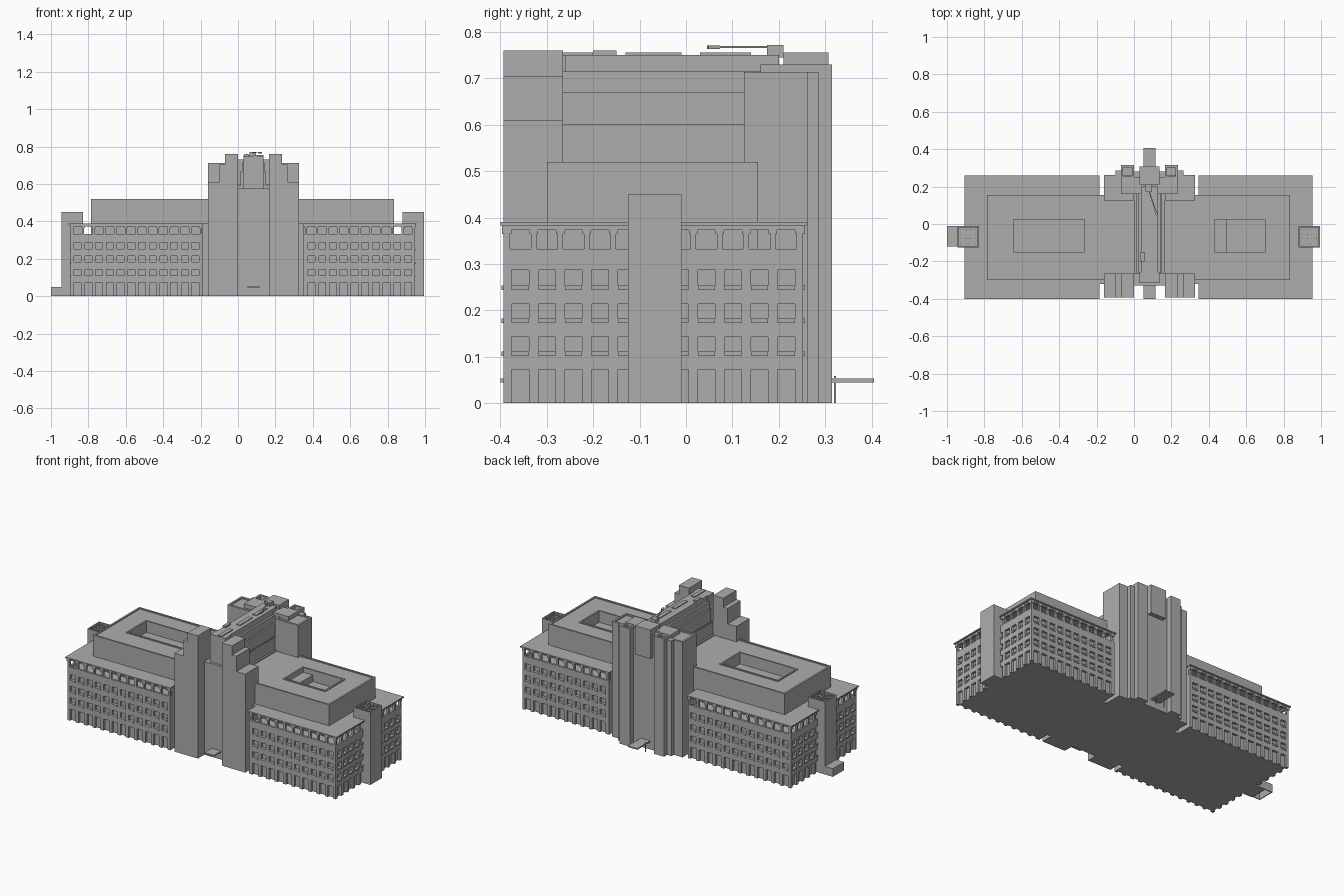
import bpy
import bmesh
from math import pi, cos, sin
from mathutils import Matrix, Vector

default_cube = bpy.data.objects.get("Cube")
if default_cube:
    bpy.data.objects.remove(default_cube)

stone = bpy.data.materials.new("grey_stone")
stone.use_nodes = True
stone.diffuse_color = (0.42, 0.42, 0.42, 1)
stone.node_tree.nodes["Principled BSDF"].inputs["Base Color"].default_value = stone.diffuse_color


def finish(name, bm):
    mesh = bpy.data.meshes.new(name)
    bm.to_mesh(mesh)
    bm.free()
    mesh.materials.append(stone)
    obj = bpy.data.objects.new(name, mesh)
    bpy.context.scene.collection.objects.link(obj)
    return obj


def build(name, boxes):
    """One object made of boxes given as (x0, x1, y0, y1, z0, z1)."""
    bm = bmesh.new()
    for x0, x1, y0, y1, z0, z1 in boxes:
        centre = Vector((x0 + x1, y0 + y1, z0 + z1)) / 2
        size = Matrix.Diagonal((abs(x1 - x0), abs(y1 - y0), abs(z1 - z0), 1))
        bmesh.ops.create_cube(bm, size=1, matrix=Matrix.Translation(centre) @ size)
    return finish(name, bm)


def frame(outer, inner, z0, z1):
    """Four boxes filling the space between two rectangles."""
    ax, bx, ay, by = outer
    cx, dx, cy, dy = inner
    return [(ax, cx, ay, by, z0, z1), (dx, bx, ay, by, z0, z1),
            (cx, dx, ay, cy, z0, z1), (cx, dx, dy, by, z0, z1)]


def grow(rect, t):
    return rect[0] - t, rect[1] + t, rect[2] - t, rect[3] + t


AXIS = 0.0825  # centre line of the tower


def paired(boxes):
    """Boxes plus their mirror images about the tower centre line."""
    return boxes + [(2 * AXIS - b[1], 2 * AXIS - b[0], *b[2:]) for b in boxes]


# Shared levels and facade rhythm
FRONT, BACK = -0.393, 0.252
WEST, EAST = -0.895, 0.945
INNER_WEST, INNER_EAST = -0.19, 0.35
GALLERY, RAIL, LINTEL, EAVES, CORNICE, ROOF = 0.317, 0.332, 0.373, 0.383, 0.39, 0.52
PITCH, OPENING, REVEAL, SILL = 0.0573, 0.037, 0.014, 0.009
ROWS = [(0, 0.072), (0.102, 0.143), (0.173, 0.214), (0.244, 0.287)]


def facade(name, start, end, first, count, outer, inward, along_x):
    """Pierced wall layer with sills, gallery rail and colonnade."""
    parts = []

    def put(a0, a1, d0, d1, z0, z1):
        e0, e1 = outer + inward * d0, outer + inward * d1
        lo, hi = min(e0, e1), max(e0, e1)
        parts.append((a0, a1, lo, hi, z0, z1) if along_x else (lo, hi, a0, a1, z0, z1))

    centres = [first + i * PITCH for i in range(count)]
    edges = [start] + [c + s * OPENING / 2 for c in centres for s in (-1, 1)] + [end]
    for a0, a1 in zip(edges[::2], edges[1::2]):
        put(a0, a1, 0, REVEAL, 0, GALLERY)
    tops = [top for _, top in ROWS]
    bottoms = [low for low, _ in ROWS[1:]] + [RAIL]
    for z0, z1 in zip(tops, bottoms):
        for c in centres:
            put(c - OPENING / 2, c + OPENING / 2, 0, REVEAL, z0, z1)
    for c in centres:
        for low, _ in ROWS[1:]:
            put(c - OPENING / 2, c + OPENING / 2, -SILL / 2, REVEAL, low, low + SILL)
    put(start, end, 0, REVEAL, GALLERY, RAIL)
    put(start, end, 0, REVEAL, LINTEL, EAVES)
    # colonnade posts with small capitals
    posts = [c - PITCH / 2 for c in centres] + [centres[-1] + PITCH / 2]
    for p in posts:
        half = PITCH / 10
        put(p - half, p + half, 0, REVEAL, RAIL, LINTEL)
        put(p - half * 1.6, p + half * 1.6, -SILL / 3, REVEAL, LINTEL - SILL, EAVES)
    build(name, parts)


for side, outer, inward in (("front", FRONT, 1), ("back", BACK, -1)):
    facade(f"west_{side}_facade", WEST, INNER_WEST, -0.857, 12, outer, inward, True)
    facade(f"east_{side}_facade", INNER_EAST, EAST, 0.393, 10, outer, inward, True)
facade("west_end_facade", FRONT, BACK, -0.357, 11, WEST, 1, False)
facade("east_end_facade", FRONT, BACK, -0.357, 11, EAST, -1, False)

# Wing cores behind the facades, gallery end walls and connector
core_y = (FRONT + REVEAL, BACK - REVEAL)
build("wing_cores", [
    (WEST + REVEAL, INNER_WEST, *core_y, 0, GALLERY),
    (INNER_EAST, EAST - REVEAL, *core_y, 0, GALLERY)])
build("gallery_end_walls", [
    (INNER_WEST - REVEAL, INNER_WEST, *core_y, GALLERY, EAVES),
    (INNER_EAST, INNER_EAST + REVEAL, *core_y, GALLERY, EAVES)])
build("connector", [(INNER_WEST, INNER_EAST, -0.32, 0.15, 0, CORNICE)])
build("cornice_slabs", [
    (WEST - 0.01, INNER_WEST + 0.005, -0.4, 0.26, EAVES, CORNICE),
    (INNER_EAST - 0.005, EAST + 0.01, -0.4, 0.26, EAVES, CORNICE)])


# Upper storey with sunken roof courts
def upper_storey(name, rect, court):
    floor, deck = ROOF - 0.07, ROOF - 0.006
    build(name, [(*rect, GALLERY, floor)] + frame(rect, court, floor, deck))
    build(name + "_parapet", frame(rect, grow(rect, -0.011), deck, ROOF)
          + frame(grow(court, 0.01), court, deck, ROOF))


upper_storey("west_upper_storey", (-0.785, 0, -0.3, 0.155), (-0.645, -0.265, -0.15, 0.025))
upper_storey("east_upper_storey", (0.165, 0.835, -0.3, 0.155), (0.43, 0.7, -0.15, 0.025))
build("court_plant_room", [(0.43, 0.495, -0.15, 0.025, ROOF - 0.07, ROOF - 0.03)])

# Tower: stepped front pylons
build("front_pylons", paired([
    (-0.16, -0.1, -0.393, -0.265, 0, 0.61),
    (-0.1, -0.07, -0.393, -0.265, 0, 0.705),
    (-0.07, 0, -0.393, -0.265, 0, 0.76)]))

# Tower: long stepped spine between front and back
build("spine_base", [(0, 2 * AXIS, -0.33, 0.28, 0, 0.577)])
for i, (half, top) in enumerate([(0.083, 0.592), (0.068, 0.67), (0.058, 0.715), (0.046, 0.75)]):
    build(f"spine_tier_{i + 1}", [(AXIS - half, AXIS + half, -0.265, 0.2, 0.5, top)])
build("spine_parapets", paired([(0, 0.006, -0.265, 0.125, 0.59, 0.6)]))
build("spine_front_box", [(0.03, 0.135, -0.315, -0.26, 0.5, 0.75)])
build("spine_roof_hatches", [
    (0.08, 0.105, 0.03, 0.14, 0.74, 0.755),
    (0.08, 0.105, -0.13, -0.01, 0.74, 0.755),
    (0.08, 0.105, -0.31, -0.2, 0.74, 0.755),
    (0.035, 0.055, -0.2, -0.15, 0.74, 0.76)])

# Tower: back shoulders, pylons and hanging bay
shoulder = (-0.16, 0, 0.125, 0.262)
build("back_shoulders", paired(
    [(*shoulder, 0, 0.705), (-0.1, -0.07, 0.25, 0.285, 0, 0.713)]
    + frame(shoulder, grow(shoulder, -0.012), 0.705, 0.713)))
pylon = (-0.07, 0, 0.245, 0.315)
build("back_pylons", paired(
    [(*pylon, 0, 0.7)] + frame(pylon, grow(pylon, -0.012), 0.7, 0.73)))
build("back_crossing", [(-0.07, 0.235, 0.16, 0.25, 0.5, 0.73)])
build("back_channel_wall", [(0, 2 * AXIS, 0.2, 0.28, 0, 0.72)])
build("back_hanging_bay", [(0.03, 0.135, 0.21, 0.307, 0.577, 0.755)])

# Entrance canopies and post
build("entrance_canopies", [
    (0.05, 0.115, -0.4, -0.32, 0.045, 0.053),
    (0.05, 0.115, 0.27, 0.405, 0.045, 0.053)])
build("canopy_posts", paired([(0.052, 0.056, 0.319, 0.323, 0, 0.058)]))

# Rooftop swivel lamp with a long arm
build("lamp_mount", [(0.07, 0.09, 0.18, 0.2, 0.73, 0.75), (0.062, 0.095, 0.175, 0.21, 0.745, 0.772)])
arm = build("lamp_arm", [(-0.003, 0.003, -0.14, 0, -0.002, 0.002),
                         (-0.006, 0.006, -0.145, -0.12, -0.004, 0.004)])
arm.location = (0.078, 0.185, 0.767)
arm.rotation_euler.z = pi / 10


# End towers with four rooftop fans each
def end_tower(name, x0):
    rect = (x0, x0 + 0.115, -0.125, -0.01)
    top, bed = 0.45, 0.435
    build(name, [(*rect, 0, bed)] + frame(rect, grow(rect, -0.008), bed, top))
    bm = bmesh.new()
    for i in (0, 1):
        for j in (0, 1):
            spot = Matrix.Translation((x0 + 0.033 + 0.049 * i, -0.092 + 0.049 * j, bed + 0.004))
            bmesh.ops.create_cone(bm, cap_ends=True, segments=16, radius1=0.022,
                                  radius2=0.022, depth=0.008, matrix=spot)
            for turn in (pi / 4, -pi / 4):
                blade = spot @ Matrix.Rotation(turn, 4, "Z") @ Matrix.Diagonal((0.044, 0.005, 0.018, 1))
                bmesh.ops.create_cube(bm, size=1, matrix=blade)
    finish(name + "_fans", bm)


end_tower("west_end_tower", -0.945)
end_tower("east_end_tower", 0.88)

# Open-bottomed porch at the west end
porch = (-1, -0.945, -0.12, -0.01)
build("west_porch", frame(porch, grow(porch, -0.005), 0, 0.05) + [(*porch, 0.045, 0.05)])
